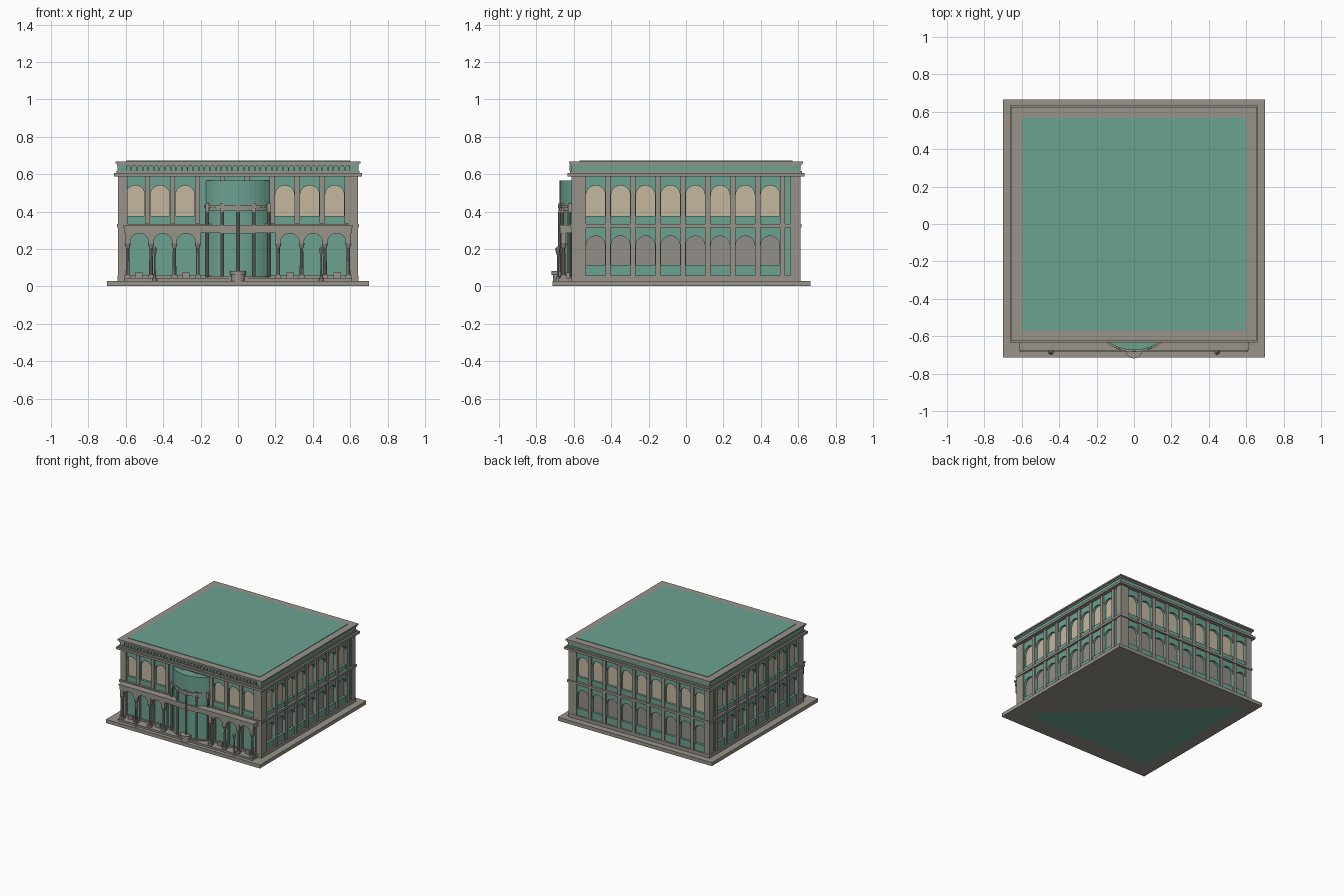
import bpy, bmesh, math
from mathutils import Matrix, Vector

if "Cube" in bpy.data.objects:
    bpy.data.objects.remove(bpy.data.objects["Cube"], do_unlink=True)


def material(name, rgb):
    m = bpy.data.materials.new(name)
    m.use_nodes = True
    m.diffuse_color = (*rgb, 1)
    m.node_tree.nodes["Principled BSDF"].inputs["Base Color"].default_value = (*rgb, 1)
    return m


GREEN = material("sea green", (0.15, 0.36, 0.285))
STONE = material("stone grey", (0.315, 0.295, 0.255))
CREAM = material("cream glass", (0.55, 0.475, 0.34))
DULL = material("dull grey panel", (0.29, 0.275, 0.25))

HX, HY, BAY = 0.6, 0.57, 0.1333
SHIFT = BAY / 8
parts = {}


def mesh(name, mat):
    return parts.setdefault(name, (bmesh.new(), mat))[0]


def box(name, mat, x0, x1, y0, y1, z0, z1, turn=Matrix()):
    size = Matrix.Diagonal((x1 - x0, y1 - y0, z1 - z0, 1))
    place = Matrix.Translation(((x0 + x1) / 2, (y0 + y1) / 2, (z0 + z1) / 2))
    bmesh.ops.create_cube(mesh(name, mat), size=1, matrix=turn @ place @ size)


def band(name, mat, out, z0, z1):
    box(name, mat, -HX - out, HX + out, -HY - out, HY + out, z0, z1)


def plate(name, mat, outline, y0, y1, turn=Matrix()):
    """Extrude an x-z outline from y0 to y1."""
    bm = mesh(name, mat)
    face = bm.faces.new([bm.verts.new(turn @ Vector((x, y0, z))) for x, z in outline])
    new = bmesh.ops.extrude_face_region(bm, geom=[face])["geom"]
    move = turn.to_3x3() @ Vector((0, y1 - y0, 0))
    bmesh.ops.translate(bm, vec=move, verts=[v for v in new if isinstance(v, bmesh.types.BMVert)])


def arch(x, r, z0, top, n=10):
    """Round-headed outline, from the left foot to the right foot."""
    arc = [(x - r * math.cos(math.pi * i / n), top - r + r * math.sin(math.pi * i / n))
           for i in range(n + 1)]
    return [(x - r, z0)] + arc + [(x + r, z0)]


def surround(x, w, r, z0, top, z1, n=10):
    return [(x - w, z0)] + arch(x, r, z0, top, n) + [(x + w, z0), (x + w, z1), (x - w, z1)]


def post(name, mat, x, y, z0, z1, r0, r1=None, sides=10):
    r1 = r0 if r1 is None else r1
    bmesh.ops.create_cone(mesh(name, mat), cap_ends=True, segments=sides, radius1=r0, radius2=r1,
                          depth=z1 - z0, matrix=Matrix.Translation((x, y, (z0 + z1) / 2)))


def bow(name, mat, half, front, z0, z1, n=14):
    """Segment of a drum that bulges from the front wall."""
    sag = -0.59 - front
    rad = (half * half + sag * sag) / (2 * sag)
    a = math.asin(half / rad)
    bm = mesh(name, mat)
    pts = [(rad * math.sin(t), front + rad - rad * math.cos(t))
           for t in [-a + 2 * a * i / n for i in range(n + 1)]]
    face = bm.faces.new([bm.verts.new((x, y, z0)) for x, y in pts])
    new = bmesh.ops.extrude_face_region(bm, geom=[face])["geom"]
    bmesh.ops.translate(bm, vec=(0, 0, z1 - z0),
                        verts=[v for v in new if isinstance(v, bmesh.types.BMVert)])


# Ground slab, plinth, solid core and horizontal mouldings
box("ground_slab", STONE, -0.7, 0.7, -0.715, 0.665, 0.001, 0.03)
band("plinth", STONE, 0.043, 0.03, 0.058)
band("core", GREEN, 0, 0.02, 0.672)
band("string_course", STONE, 0.048, 0.315, 0.334)
band("upper_wall_band", GREEN, 0.03, 0.57, 0.592)
band("main_cornice", STONE, 0.064, 0.587, 0.605)
band("frieze_foot", STONE, 0.05, 0.605, 0.618)
band("frieze", GREEN, 0.043, 0.615, 0.65)
band("frieze_head", STONE, 0.048, 0.645, 0.656)
band("roof_rim", STONE, 0.056, 0.656, 0.668)

# Underside inlay
bm = mesh("underside_inlay", GREEN)
bm.faces.new([bm.verts.new(p) for p in ((HX, -HY, 0), (-HX, -HY, 0), (-HX, HY, 0))])

# Four walls of arched bays between pilasters
for side in range(4):
    turn = Matrix.Rotation(side * math.pi / 2, 4, 'Z')
    half, depth, bays = (HX, HY, 9) if side % 2 == 0 else (HY, HX, 8)
    shift = -SHIFT if side < 2 else SHIFT
    wall, skin, pil = -depth + 0.01, -depth - 0.03, -depth - 0.041
    first = shift - bays * BAY / 2
    last = first + bays * BAY
    for s, edge in ((-1, first), (1, last)):
        lo, hi = sorted((edge, s * (half + 0.03)))
        box("corner_walls", GREEN, lo, hi, skin, wall, 0.05, 0.59, turn)
        lo, hi = sorted((s * (half + 0.03), s * (half + 0.041)))
        box("corner_strips", STONE, lo, hi, pil, wall, 0.05, 0.59, turn)
    for i in range(bays + 1):
        x = first + i * BAY
        z0 = 0.335 if side == 0 else 0.05
        box("pilasters", STONE, x - 0.014, x + 0.014, pil, wall, z0, 0.59, turn)
    for i in range(bays):
        x = first + (i + 0.5) * BAY
        hidden = side == 0 and 3 <= i <= 5
        for z0, sill, top, z1, name, mat in (
                (0.05, 0.115, 0.27, 0.32, "lower_panels", DULL),
                (0.33, 0.375, 0.54, 0.58, "upper_windows", CREAM)):
            if hidden or (side == 0 and z0 < 0.1):
                box("bay_walls", GREEN, x - BAY / 2, x + BAY / 2, skin, wall, z0, z1, turn)
                continue
            box("bay_walls", GREEN, x - BAY / 2, x + BAY / 2, skin, wall, z0, sill, turn)
            plate("bay_walls", GREEN, surround(x, BAY / 2, 0.051, sill, top, z1), skin, wall, turn)
            plate(name, mat, arch(x, 0.051, sill, top), -depth - 0.012, -depth - 0.004, turn)

# Row of small arches along the front frieze
for i in range(40):
    x = -HX + 0.015 + i * 0.03
    plate("frieze_arches", STONE, surround(x, 0.015, 0.011, 0.616, 0.646, 0.652, 6), -0.622, -0.61)

# Front porch: deck, arcade and columns
box("porch_deck", STONE, -0.61, 0.61, -0.685, -0.6, 0.03, 0.045)
box("porch_roof", STONE, -0.61, 0.61, -0.67, -0.6, 0.285, 0.327)
box("porch_lip", STONE, -0.615, 0.615, -0.676, -0.6, 0.316, 0.327)
stations = [0.215, 0.34, 0.465, 0.59]
for s in (-1, 1):
    for a, b in zip(stations, stations[1:]):
        plate("porch_arches", STONE, surround(s * (a + b) / 2, 0.0625, 0.05, 0.225, 0.284, 0.29),
              -0.665, -0.645)
    for x in stations:
        x *= s
        post("porch_columns", STONE, x, -0.655, 0.06, 0.21, 0.011, 0.009)
        post("porch_capitals", STONE, x, -0.655, 0.205, 0.228, 0.009, 0.018)
        box("porch_column_bases", STONE, x - 0.016, x + 0.016, -0.671, -0.639, 0.04, 0.062)
        box("porch_impost", STONE, x - 0.014, x + 0.014, -0.668, -0.642, 0.224, 0.29)
        post("rear_columns", STONE, x, -0.607, 0.05, 0.29, 0.009)
    # Lamp and low seats
    x = s * 0.445
    post("lamp_posts", STONE, x, -0.685, 0.03, 0.17, 0.006, 0.004, 8)
    post("lamp_feet", STONE, x, -0.685, 0.03, 0.055, 0.014, 0.007, 8)
    post("lanterns", STONE, x, -0.685, 0.17, 0.2, 0.008, 0.014, 6)
    post("lantern_caps", STONE, x, -0.685, 0.2, 0.214, 0.016, 0.002, 6)
    for x in (s * 0.28, s * 0.53):
        box("low_seats", STONE, x - 0.02, x + 0.02, -0.64, -0.62, 0.045, 0.075)

# Bowed centre bay with its moulding, brackets, columns and stand
bow("bow_step", STONE, 0.182, -0.683, 0.03, 0.055)
bow("bow_lower", GREEN, 0.172, -0.668, 0.05, 0.41)
bow("bow_upper", GREEN, 0.18, -0.675, 0.41, 0.565)
bow("bow_moulding", STONE, 0.188, -0.685, 0.418, 0.436)
bow("bow_moulding_foot", STONE, 0.18, -0.678, 0.405, 0.418)
box("bow_panel", STONE, -0.085, 0.085, -0.676, -0.64, 0.283, 0.325)
for x in (-0.165, -0.085, 0, 0.085, 0.165):
    y = -0.676 + 1.9 * x * x
    box("bow_brackets", STONE, x - 0.009, x + 0.009, y - 0.006, y + 0.02, 0.395, 0.446)
    post("bow_columns", STONE, x, y, 0.05, 0.4, 0.008)
post("centre_stand", STONE, 0, -0.675, 0.03, 0.06, 0.036, sides=16)
post("centre_stand_top", STONE, 0, -0.675, 0.06, 0.082, 0.044, sides=16)

# Turn every collected part into an object
for name, (bm, mat) in parts.items():
    if name != "underside_inlay":
        bmesh.ops.recalc_face_normals(bm, faces=bm.faces)
    me = bpy.data.meshes.new(name)
    bm.to_mesh(me)
    bm.free()
    me.materials.append(mat)
    bpy.context.collection.objects.link(bpy.data.objects.new(name, me))
